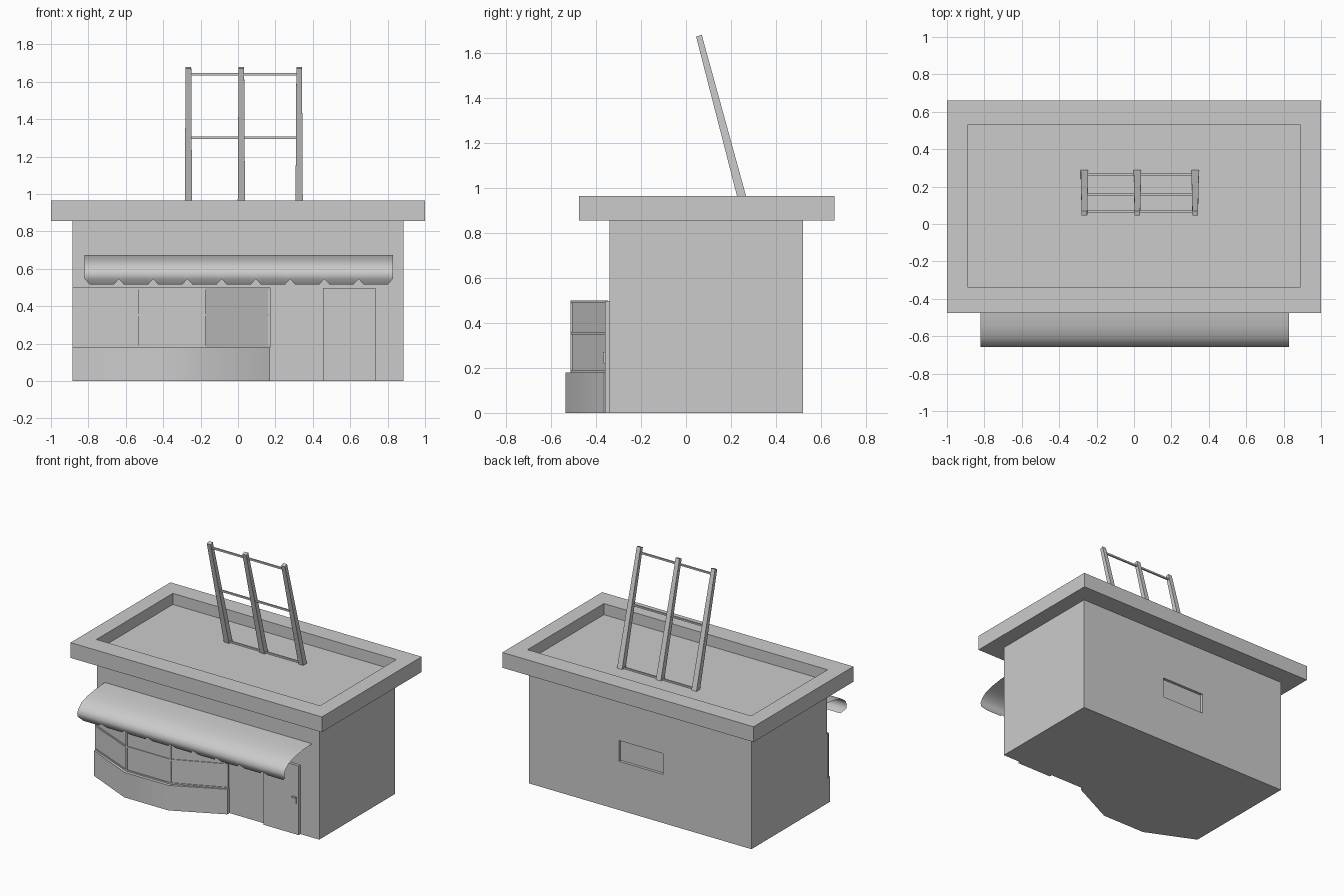
import bpy, bmesh, math
from mathutils import Vector

if "Cube" in bpy.data.objects:
    bpy.data.objects.remove(bpy.data.objects["Cube"])


def finish(name, bm, smooth=None):
    bmesh.ops.recalc_face_normals(bm, faces=bm.faces[:])
    me = bpy.data.meshes.new(name)
    bm.to_mesh(me)
    bm.free()
    ob = bpy.data.objects.new(name, me)
    bpy.context.collection.objects.link(ob)
    if smooth:
        bpy.ops.object.select_all(action='DESELECT')
        ob.select_set(True)
        bpy.context.view_layer.objects.active = ob
        bpy.ops.object.shade_smooth_by_angle(angle=math.radians(smooth))
    return ob


def loft(name, rings, smooth=None):
    """Skin a stack of closed rings and cap both ends."""
    bm = bmesh.new()
    rows = [[bm.verts.new(p) for p in r] for r in rings]
    n = len(rows[0])
    for a, b in zip(rows, rows[1:]):
        for i in range(n):
            j = (i + 1) % n
            bm.faces.new((a[i], a[j], b[j], b[i]))
    bm.faces.new(rows[0][::-1])
    bm.faces.new(rows[-1])
    return finish(name, bm, smooth)


def rect(x0, x1, y0, y1, z):
    return [(x0, y0, z), (x1, y0, z), (x1, y1, z), (x0, y1, z)]


def box(name, x0, x1, y0, y1, z0, z1):
    return loft(name, [rect(x0, x1, y0, y1, z) for z in (z0, z1)])


def bar(name, a, b, w):
    """Square bar between two points."""
    a, b = Vector(a), Vector(b)
    d = (b - a).normalized()
    ref = Vector((0, 1, 0)) if abs(d.z) > 0.9 else Vector((0, 0, 1))
    u = d.cross(ref).normalized() * w / 2
    v = d.cross(u).normalized() * w / 2
    return loft(name, [[p + u + v, p - u + v, p - u - v, p + u - v] for p in (a, b)])


def prism(name, plan, z0, z1, smooth=None):
    return loft(name, [[(x, y, z) for x, y in plan] for z in (z0, z1)], smooth)


# Building body with a recessed rear panel
body = box("building_body", -0.885, 0.885, -0.34, 0.52, 0, 0.86)
cutter = box("rear_panel_cutter", -0.18, 0.17, 0.50, 0.60, 0.35, 0.50)
cutter.hide_render = True
cutter.hide_set(True)
cut = body.modifiers.new("rear_panel", 'BOOLEAN')
cut.object = cutter
cut.operation = 'DIFFERENCE'
cut.solver = 'EXACT'

# Flat roof with raised rim
loft("roof", [rect(-1, 1, -0.475, 0.66, 0.855), rect(-1, 1, -0.475, 0.66, 0.965),
              rect(-0.89, 0.89, -0.338, 0.53, 0.965), rect(-0.89, 0.89, -0.338, 0.53, 0.885)])

# Bay window: base, glass, frame bars
base = [(-0.885, -0.375), (-0.53, -0.535), (-0.18, -0.535), (0.17, -0.365)]
prism("bay_base", base + [(0.17, -0.335), (-0.885, -0.335)], 0, 0.18, 30)
pane = [(-0.88, -0.357), (-0.53, -0.507), (-0.18, -0.507), (0.167, -0.352)]
prism("bay_glass", pane + [(0.167, -0.335), (-0.88, -0.335)], 0.17, 0.495)
for z in (0.184, 0.354, 0.494):
    for (x0, y0), (x1, y1) in zip(pane, pane[1:]):
        bar("bay_rail", (x0, y0, z), (x1, y1, z), 0.011)
for x, y in pane:
    bar("bay_mullion", (x, y, 0.18), (x, y, 0.499), 0.011)

# Door and handle
box("door", 0.455, 0.735, -0.36, -0.335, 0, 0.497)
box("door_handle_plate", 0.705, 0.717, -0.366, -0.355, 0.22, 0.27)
box("door_handle_lever", 0.685, 0.717, -0.368, -0.355, 0.258, 0.27)

# Awning: open curved sheet with a notched lower edge
profile = [(-0.335, 0.675), (-0.44, 0.67), (-0.54, 0.655), (-0.605, 0.634), (-0.642, 0.605),
           (-0.657, 0.575), (-0.65, 0.546), (-0.625, 0.515)]
left, right, count = -0.82, 0.828, 9
step = (right - left) / count
columns = []                       # (x, is the lower edge pulled up here)
for i in range(count + 1):
    x = left + i * step
    columns += [(x + o, o == 0) for o in (-0.028, 0, 0.028) if left - 1e-4 <= x + o <= right + 1e-4]
bm = bmesh.new()
grid = []
for x, notch in columns:
    col = [bm.verts.new((x, y, z)) for y, z in profile]
    if notch:
        col[-1].co = col[-2].co
    grid.append(col)
for a, b in zip(grid, grid[1:]):
    for i in range(len(profile) - 1):
        bm.faces.new((a[i], a[i + 1], b[i + 1], b[i]))
bmesh.ops.remove_doubles(bm, verts=bm.verts[:], dist=1e-4)
finish("awning", bm, 50)

# Leaning roof sign frame: tapered posts and cross bars
for x in (-0.265, 0.018, 0.327):
    loft("sign_post", [rect(x - 0.02, x + 0.02, 0.252, 0.294, 0.865),
                       [(x - 0.015, 0.045, 1.672), (x + 0.015, 0.045, 1.672),
                        (x + 0.015, 0.07, 1.68), (x - 0.015, 0.07, 1.68)]])
for z in (0.89, 1.30, 1.64):
    y = 0.058 + 0.265 * (1.676 - z)
    bar("sign_crossbar", (-0.265, y, z), (0.327, y, z), 0.012)
